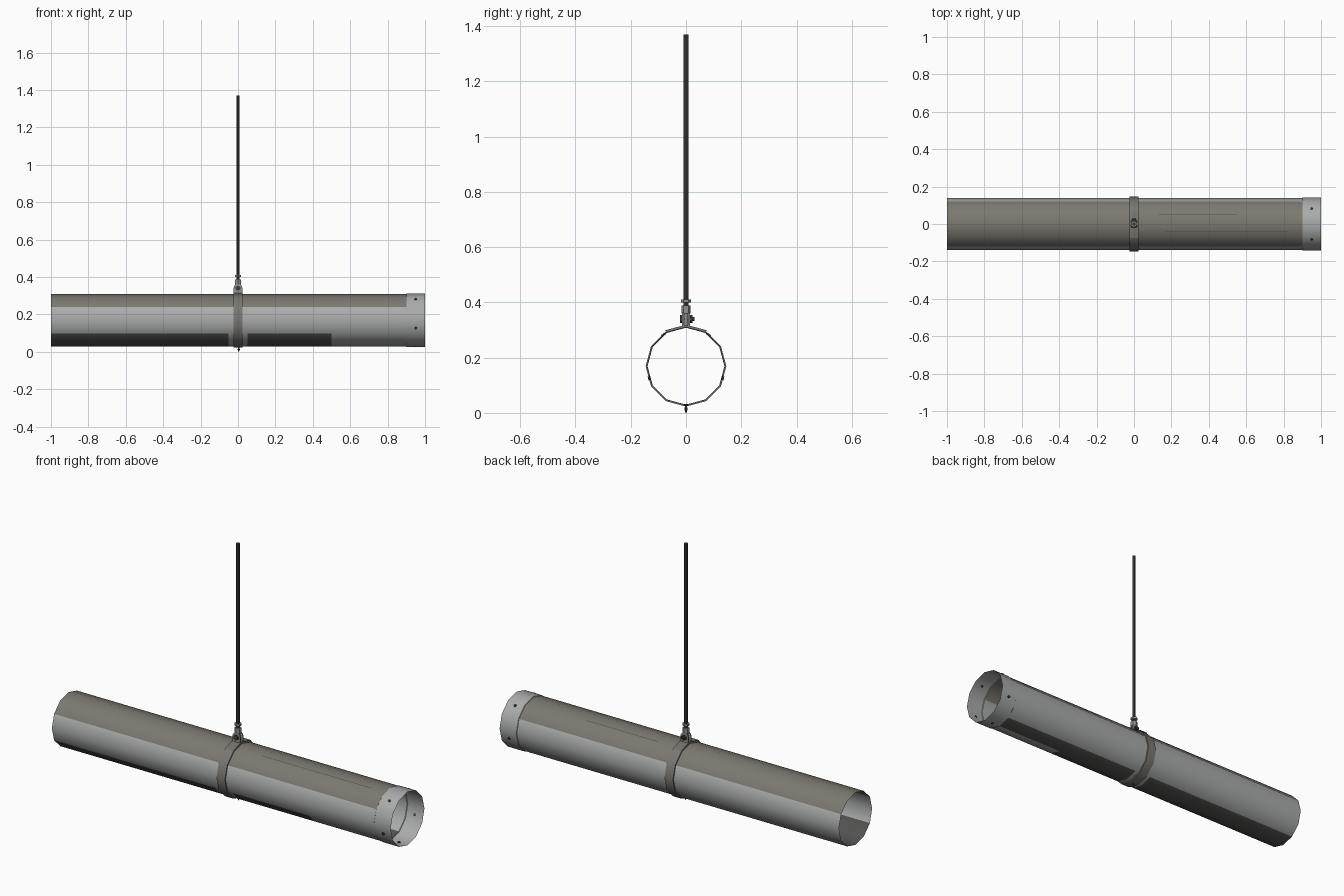
import bpy, bmesh, math
from mathutils import Vector, Matrix

if "Cube" in bpy.data.objects:
    bpy.data.objects.remove(bpy.data.objects["Cube"])

CZ = 0.169   # height of the duct axis
R = 0.14     # duct radius
SIDES = 12


def mat(name, r, g, b):
    m = bpy.data.materials.new(name)
    m.diffuse_color = (r, g, b, 1)
    m.use_nodes = True
    m.node_tree.nodes["Principled BSDF"].inputs["Base Color"].default_value = m.diffuse_color
    return m


STEEL = mat("galvanised_steel", 0.40, 0.41, 0.41)
DUST = mat("dusty_steel", 0.20, 0.19, 0.16)
GRIME = mat("dark_grime", 0.085, 0.085, 0.08)
CLAMP = mat("clamp_steel", 0.19, 0.185, 0.165)
HARDWARE = mat("hardware_steel", 0.30, 0.30, 0.30)
DARK = mat("dark_iron", 0.05, 0.05, 0.05)


def finish(bm, name, mats, smooth=True):
    me = bpy.data.meshes.new(name)
    bm.to_mesh(me)
    bm.free()
    ob = bpy.data.objects.new(name, me)
    bpy.context.collection.objects.link(ob)
    for m in mats:
        me.materials.append(m)
    if smooth:
        bpy.ops.object.select_all(action='DESELECT')
        ob.select_set(True)
        bpy.context.view_layer.objects.active = ob
        bpy.ops.object.shade_smooth_by_angle(angle=math.radians(35))
    return ob


def on_duct(x, deg, r):
    a = math.radians(deg)
    return Vector((x, r * math.cos(a), CZ + r * math.sin(a)))


def sleeve(name, profile, mats, rule=None, start=0, count=SIDES):
    """Sweep an (x, radius) profile round the duct axis."""
    bm = bmesh.new()
    n = count if count == SIDES else count + 1
    rings = [[bm.verts.new(on_duct(x, start + i * 360 / SIDES, r)) for i in range(n)]
             for x, r in profile]
    for a, b in zip(rings, rings[1:]):
        for i in range(count):
            j = (i + 1) % n
            f = bm.faces.new((a[i], a[j], b[j], b[i]))
            if rule:
                c = f.calc_center_median()
                f.material_index = rule(c.x, math.degrees(math.atan2(c.z - CZ, c.y)))
    # profile runs towards +x, this winding faces outward
    bm.normal_update()
    f = bm.faces[:][len(bm.faces) // 2]
    c = f.calc_center_median()
    if f.normal.dot(Vector((0, c.y, c.z - CZ))) < 0:
        bmesh.ops.reverse_faces(bm, faces=bm.faces[:])
    return finish(bm, name, mats)


def cyl(name, p, q, r, m, sides=12, r2=None):
    p, q = Vector(p), Vector(q)
    bm = bmesh.new()
    rot = (q - p).to_track_quat('Z', 'Y').to_matrix().to_4x4()
    bmesh.ops.create_cone(bm, cap_ends=True, segments=sides, radius1=r,
                          radius2=r if r2 is None else r2, depth=(q - p).length,
                          matrix=Matrix.Translation((p + q) / 2) @ rot)
    return finish(bm, name, [m])


# Duct: dusty upper faces, grimy patches below
def duct_colour(x, deg):
    if 30 < deg < 150:
        return 1
    if x < -0.05 and -150 < deg < -60:
        return 2
    if 0.05 < x < 0.5 and -150 < deg < -90:
        return 2
    if 0.05 < x and -90 < deg < -60:
        return 2
    return 0


sleeve("duct", [(x, R) for x in (-1, -0.05, 0.05, 0.5, 0.9)],
       [STEEL, DUST, GRIME], duct_colour)

# End collar with five rivets
sleeve("end_collar", [(0.9, R), (0.902, 0.1425), (1, 0.1425)], [STEEL])
for k in range(5):
    d = 54 + 72 * k
    cyl(f"collar_rivet_{k + 1}", on_duct(0.95, d, 0.136), on_duct(0.95, d, 0.144),
        0.007, DARK, 8)

# Thin scratches along the top
for k, (x0, x1, y) in enumerate([(0.13, 0.55, 0.05), (0.17, 0.82, -0.042)]):
    z = CZ + R - abs(y) * math.tan(math.radians(15)) + 0.001
    slope = -math.copysign(math.tan(math.radians(15)), y)
    bm = bmesh.new()
    w = 0.002
    bm.faces.new([bm.verts.new((x, y + s * w, z + s * w * slope))
                  for x, s in ((x0, -1), (x1, -1), (x1, 1), (x0, 1))])
    finish(bm, f"scratch_{k + 1}", [GRIME], False)

# Clamp band and its top saddle
sleeve("clamp_band", [(-0.025, 0.139), (-0.025, 0.146), (0.025, 0.146), (0.025, 0.139)],
       [CLAMP])
sleeve("clamp_saddle", [(-0.025, 0.145), (-0.025, 0.150), (0.025, 0.150), (0.025, 0.145)],
       [CLAMP], start=60, count=2)

# Drip below the clamp
cyl("drip_tip", (0.004, 0, 0.0), (0.004, 0, 0.012), 0.001, DARK, 8, 0.006)
cyl("drip_stem", (0.004, 0, 0.012), (0.004, 0, 0.026), 0.006, DARK, 8, 0.003)

# Hanger lugs: two upright plates with rounded tops
for side in (-1, 1):
    bm = bmesh.new()
    outline = [(-0.023, 0.308), (0.023, 0.308)]
    outline += [(0.023 * math.cos(math.radians(a)), 0.342 + 0.023 * math.sin(math.radians(a)))
                for a in range(0, 181, 30)]
    y = side * 0.011
    f = bm.faces.new([bm.verts.new((x, y - 0.003, z)) for x, z in outline])
    ext = bmesh.ops.extrude_face_region(bm, geom=[f])
    bmesh.ops.translate(bm, vec=(0, 0.006, 0),
                        verts=[v for v in ext["geom"] if isinstance(v, bmesh.types.BMVert)])
    bmesh.ops.recalc_face_normals(bm, faces=bm.faces[:])
    finish(bm, "hanger_lug_" + ("front" if side < 0 else "back"), [HARDWARE])

# Cross bolt through the lugs
cyl("cross_bolt", (0, -0.018, 0.34), (0, 0.03, 0.34), 0.007, DARK)
cyl("bolt_head", (0, -0.022, 0.34), (0, -0.014, 0.34), 0.014, DARK, 6)
cyl("bolt_nut", (0, 0.014, 0.34), (0, 0.024, 0.34), 0.014, DARK, 6)

# Threaded rod with coupling and lock nut
cyl("coupling_base", (0, 0, 0.318), (0, 0, 0.362), 0.009, HARDWARE)
cyl("coupling_nut", (0, 0, 0.36), (0, 0, 0.388), 0.017, HARDWARE, 6)
cyl("lock_nut", (0, 0, 0.400), (0, 0, 0.411), 0.018, HARDWARE, 6)
cyl("hanger_rod", (0, 0, 0.35), (0, 0, 1.37), 0.009, DARK, 8)
